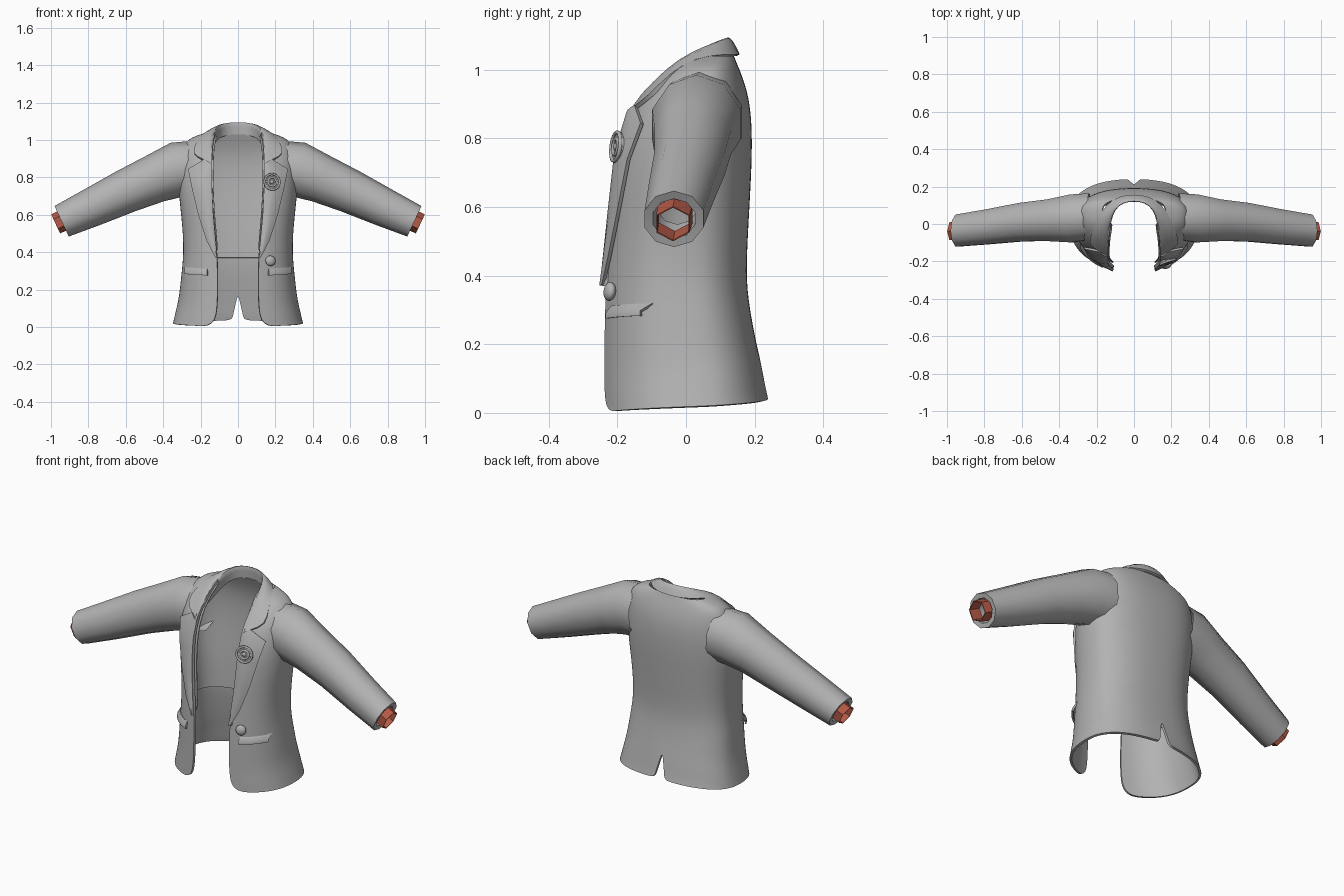
import bpy, math
from mathutils import Vector

if "Cube" in bpy.data.objects:
    bpy.data.objects.remove(bpy.data.objects["Cube"])


def material(name, rgb):
    m = bpy.data.materials.new(name)
    m.use_nodes = True
    m.diffuse_color = (*rgb, 1)
    m.node_tree.nodes["Principled BSDF"].inputs["Base Color"].default_value = (*rgb, 1)
    return m


GREY = material("grey cloth", (0.45, 0.45, 0.45))
RUST = material("rust cuff", (0.45, 0.1, 0.06))


def finish(ob, mat, angle=50):
    """Apply modifiers, assign the colour and smooth the gentle edges."""
    bpy.ops.object.select_all(action='DESELECT')
    ob.select_set(True)
    bpy.context.view_layer.objects.active = ob
    bpy.ops.object.convert(target='MESH')
    ob.data.materials.clear()
    ob.data.materials.append(mat)
    bpy.ops.object.shade_smooth_by_angle(angle=math.radians(angle))


def sheet(name, rows, mat=GREY, closed=False, levels=2, thick=0.01, angle=50):
    """Skin rows of points as a grid on the +x side, mirrored to -x."""
    n = len(rows[0])
    verts = [p for r in rows for p in r]
    faces = [(i * n + j, i * n + (j + 1) % n, (i + 1) * n + (j + 1) % n, (i + 1) * n + j)
             for i in range(len(rows) - 1) for j in range(n if closed else n - 1)]
    me = bpy.data.meshes.new(name)
    me.from_pydata(verts, [], faces)
    ob = bpy.data.objects.new(name, me)
    bpy.context.collection.objects.link(ob)
    ob.modifiers.new("mirror", 'MIRROR').merge_threshold = 0.002
    if levels:
        sub = ob.modifiers.new("subdivide", 'SUBSURF')
        sub.levels = sub.render_levels = levels
    if thick:
        sol = ob.modifiers.new("thickness", 'SOLIDIFY')
        sol.thickness, sol.offset = thick, -1
    finish(ob, mat, angle)
    return ob


# Body sections: height, half width, front y, widest y, back y, opening half width
BODY = [(0, .35, -.245, .03, .24, .165), (.03, .343, -.247, .03, .233, .123),
        (.1, .327, -.247, .03, .222, .113), (.165, .315, -.247, .02, .21, .11),
        (.28, .304, -.246, .01, .19, .11), (.38, .293, -.243, 0, .176, .112),
        (.5, .295, -.235, 0, .18, .125), (.62, .308, -.225, 0, .187, .136),
        (.74, .32, -.213, .01, .193, .142), (.84, .318, -.19, .02, .193, .143),
        (.92, .31, -.145, .03, .184, .14), (.98, .29, -.09, .05, .165, .135),
        (1.015, .25, -.05, .06, .15, .13), (1.04, .17, -.02, .07, .14, .12)]
POWER = 2.4


def section(z):
    for a, b in zip(BODY, BODY[1:]):
        if z <= b[0]:
            t = (z - a[0]) / (b[0] - a[0])
            return [p + (q - p) * t for p, q in zip(a, b)]
    return BODY[-1]


def front(x, z, off=0.0):
    """Point on the front of the body at x and z, pushed outward by off."""
    _, w, yf, yc, _, _ = section(z)
    k = max(0, 1 - (x / (w + off)) ** POWER) ** (1 / POWER)
    return (x, yc - (yc - yf + off) * k, z)


def body_row(z, off=0.0, count=15):
    """Half section from the front opening round to the centre back."""
    _, w, yf, yc, yb, xo = section(z)
    e = 2 / POWER
    start = math.asin((xo / w) ** (1 / e))
    row = []
    for j in range(count):
        a = start + (math.pi - start) * j / (count - 1)
        c = math.cos(a)
        x = (w + off) * max(0, math.sin(a)) ** e
        depth = (yc - yf if c > 0 else yb - yc) + off
        y = yc - math.copysign(abs(c) ** e, c) * depth
        # hem rises toward the back, and the centre back splits into a vent
        hem = (0.004 + 0.036 * j / (count - 1)) * max(0, 1 - z / 0.3)
        if j == count - 1:
            x = max(0, 0.165 - z) * 0.2
        row.append((x, y, z + hem))
    return row


sheet("jacket_body", [body_row(b[0]) for b in BODY], thick=0.012)

# Lining inside the upper body
sheet("lining", [body_row(z, -0.022) for z in (.37, .5, .62, .74, .84, .92, .98, 1.03)],
      levels=1, thick=0.004)


# Lapels: inner and outer edge as (x, z), laid over the front
def lerp(a, b, t):
    return a + (b - a) * t


LAPEL = [(.11, .372, .122, .372), (.12, .47, .168, .46), (.132, .6, .213, .6),
         (.138, .72, .246, .74), (.14, .79, .267, .845), (.139, .87, .18, .898)]
rows = []
for xi, zi, xo, zo in LAPEL:
    row = [front(xi + 0.004, zi, -0.014)]
    for k, off in enumerate((.008, .018, .02, .018, .015)):
        row.append(front(lerp(xi, xo, k / 4), lerp(zi, zo, k / 4), off))
    rows.append(row)
sheet("lapels", rows, levels=0, thick=0.012, angle=40)

# Collar: ridge and outer edge, running from the notch to the centre back
COLLAR = [(front(.139, .865, .01), front(.18, .896, .014)),
          (front(.137, .93, .012), front(.25, .925, .018)),
          ((.131, -.06, 1.005), (.224, -.05, .99)),
          ((.122, .01, 1.052), (.195, .03, 1.037)),
          ((.102, .075, 1.085), (.15, .105, 1.045)),
          ((.06, .112, 1.1), (.08, .15, 1.045)),
          ((0, .122, 1.103), (0, .16, 1.045))]
rows = []
for i, (ridge, edge) in enumerate(COLLAR):
    r, e = Vector(ridge), Vector(edge)
    drop = Vector((.004 if r.x else 0, .004, -.075 if i > 1 else -.01))
    mid = (r + e) / 2 + Vector((0, 0, .012 if i > 1 else 0))
    rows.append([r + drop, r + drop * 0.4, r, mid, e])
sheet("collar", rows, levels=1, thick=0.012)

# Pocket flaps
rows = [[front(lerp(.165, .285, k / 6), z + .008 * k / 6, off) for k in range(7)]
        for z, off in ((.275, .013), (.29, .014), (.312, .001))]
sheet("pocket_flaps", rows, levels=0, thick=0.01)


def ring(x, y, z, ry, rn, tilt, sides=10):
    t = math.radians(tilt)
    up = Vector((math.sin(t), 0, math.cos(t)))
    return [Vector((x, y, z)) + Vector((0, ry, 0)) * math.cos(a) + up * (rn * math.sin(a))
            for a in (2 * math.pi * (k + 0.5) / sides for k in range(sides))]


# Sleeves, turned in at the wrist
sheet("sleeves", [ring(*r) for r in (
    (.24, .04, .85, .13, .145, 4), (.33, .03, .84, .135, .148, 12),
    (.45, .02, .79, .117, .13, 25), (.6, .01, .725, .108, .118, 27),
    (.78, -.015, .64, .098, .104, 25), (.943, -.035, .565, .09, .09, 25),
    (.94, -.035, .566, .064, .064, 25), (.86, -.025, .604, .06, .06, 25))],
    closed=True, levels=0, thick=0)

# Short faceted cuffs showing past the wrists
sheet("inner_cuffs", [ring(*r, sides=6) for r in (
    (.915, -.032, .579, .058, .058, 25), (.975, -.038, .551, .056, .056, 25))],
    mat=RUST, closed=True, levels=0, thick=0.004, angle=20)


# Round ornament and button on the left front
def place(ob, name, centre, depth=0.0):
    out = Vector((.3, -.95, .12)).normalized()
    ob.name = name
    ob.rotation_euler = out.to_track_quat('Z', 'Y').to_euler()
    ob.location = Vector(centre) + out * depth
    finish(ob, GREY)


pin = front(.18, .775, .016)
bpy.ops.mesh.primitive_cylinder_add(vertices=24, radius=.044, depth=.014)
place(bpy.context.object, "ornament_disc", pin)
for label, radius in (("outer", .042), ("inner", .023)):
    bpy.ops.mesh.primitive_torus_add(major_radius=radius, minor_radius=.006,
                                     major_segments=24, minor_segments=8)
    place(bpy.context.object, "ornament_" + label + "_ring", pin, .008)
for label, centre, radius, flat in (("ornament_centre", pin, .011, .8),
                                    ("button", front(.172, .353, .003), .028, .6)):
    bpy.ops.mesh.primitive_uv_sphere_add(segments=16, ring_count=10, radius=radius)
    bpy.context.object.scale.z = flat
    place(bpy.context.object, label, centre, .006)
